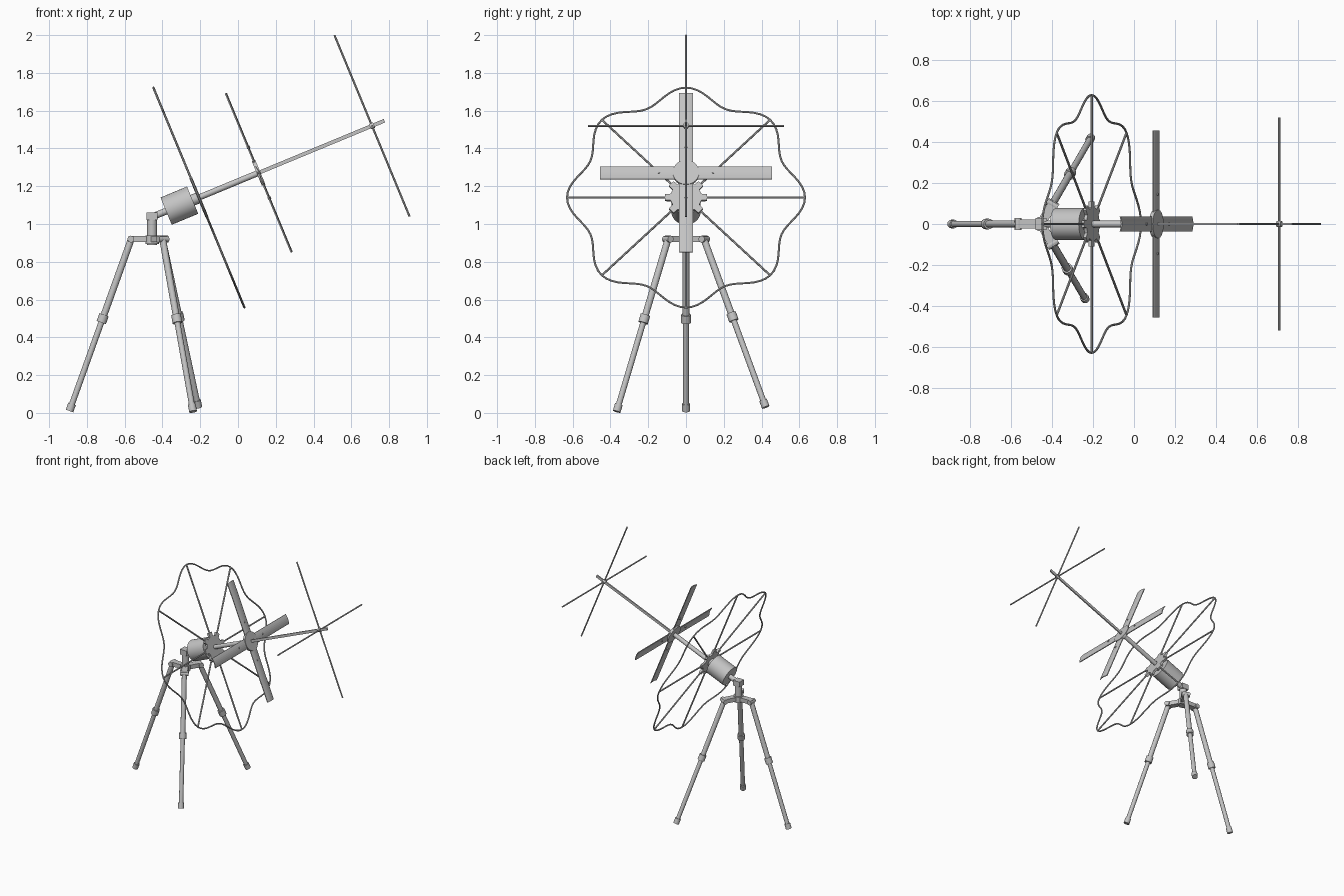
import bpy, bmesh
from math import sin, cos, pi, radians
from mathutils import Matrix, Vector

if "Cube" in bpy.data.objects:
    bpy.data.objects.remove(bpy.data.objects["Cube"])

grey = bpy.data.materials.new("plain_grey")
grey.diffuse_color = (0.55, 0.55, 0.55, 1)
grey.use_nodes = True
grey.node_tree.nodes["Principled BSDF"].inputs["Base Color"].default_value = grey.diffuse_color

# Antenna frame: local x runs along the boom, origin at the wavy ring's centre
ANT = Matrix.Translation((-0.207, 0, 1.14)) @ Matrix.Rotation(radians(-22.5), 4, 'Y')
WORLD = Matrix.Identity(4)


def finish(name, bm, mat=WORLD, smooth=True):
    bmesh.ops.recalc_face_normals(bm, faces=bm.faces)
    me = bpy.data.meshes.new(name)
    bm.to_mesh(me)
    bm.free()
    me.transform(mat)
    me.materials.append(grey)
    ob = bpy.data.objects.new(name, me)
    bpy.context.collection.objects.link(ob)
    if smooth:
        bpy.ops.object.select_all(action='DESELECT')
        ob.select_set(True)
        bpy.context.view_layer.objects.active = ob
        bpy.ops.object.shade_smooth_by_angle(angle=radians(35))
    return ob


def rod(name, a, b, r, mat=WORLD, seg=16):
    a, b = Vector(a), Vector(b)
    d = b - a
    m = Matrix.Translation((a + b) / 2) @ d.to_track_quat('Z', 'Y').to_matrix().to_4x4()
    bm = bmesh.new()
    bmesh.ops.create_cone(bm, cap_ends=True, segments=seg, radius1=r, radius2=r,
                          depth=d.length, matrix=m)
    return finish(name, bm, mat)


def box(name, c, size, mat=WORLD):
    bm = bmesh.new()
    bmesh.ops.create_cube(bm, size=1, matrix=Matrix.Translation(c) @ Matrix.Diagonal((*size, 1)))
    return finish(name, bm, mat, False)


def prism(name, pts, depth, mat):
    """Extrude a closed outline of 3D points along local x."""
    bm = bmesh.new()
    f = bm.faces.new([bm.verts.new(p) for p in pts])
    g = bmesh.ops.extrude_face_region(bm, geom=[f])
    bmesh.ops.translate(bm, vec=depth,
                        verts=[v for v in g['geom'] if isinstance(v, bmesh.types.BMVert)])
    return finish(name, bm, mat, False)


# Wavy reflector ring, swept as a thin tube
N, K, R = 128, 8, 0.0055
bm = bmesh.new()
rows = []
for i in range(N):
    t = 2 * pi * i / N
    r = 0.589 + 0.041 * cos(8 * t)
    dr = -0.328 * sin(8 * t)
    n = Vector((0, r * cos(t) + dr * sin(t), r * sin(t) - dr * cos(t))).normalized()
    c = Vector((0, r * cos(t), r * sin(t)))
    rows.append([bm.verts.new(c + R * (cos(2 * pi * k / K) * n + Vector((sin(2 * pi * k / K), 0, 0))))
                 for k in range(K)])
for i in range(N):
    p, q = rows[i], rows[(i + 1) % N]
    for k in range(K):
        bm.faces.new((p[k], p[(k + 1) % K], q[(k + 1) % K], q[k]))
finish("reflector_ring", bm, ANT)

# Eight spokes
for i in range(8):
    t = i * pi / 4
    rod(f"reflector_spoke_{i+1}", (0, 0.05 * cos(t), 0.05 * sin(t)),
        (0, 0.628 * cos(t), 0.628 * sin(t)), 0.006, ANT, 8)

# Toothed hub plate, one tooth per spoke
pts = []
for i in range(8):
    for off, r in ((-13, 0.083), (-9, 0.112), (9, 0.112), (13, 0.083)):
        t = radians(45 * i + off)
        pts.append((-0.008, r * cos(t), r * sin(t)))
prism("reflector_hub_plate", pts, (0.016, 0, 0), ANT)

# Drum, rear pivot rod and boom
rod("drum_housing", (-0.188, 0, 0), (-0.036, 0, 0), 0.078, ANT, 32)
rod("drum_neck", (-0.04, 0, 0), (0, 0, 0), 0.03, ANT)
rod("rear_pivot_rod", (-0.265, 0, 0), (-0.18, 0, 0), 0.018, ANT)
rod("boom_tube", (-0.04, 0, 0), (0.345, 0, 0), 0.016, ANT)
box("boom_front_bar", (0.70, 0, 0), (0.726, 0.010, 0.020), ANT)

# Middle cross of slightly bowed flat blades
S = 6
prof = [(-1 + 2 * k / S) for k in range(S + 1)]
sec = [(0.343 - 0.006 * u * u, 0.037 * u) for u in prof]
outline = sec + [(x + 0.006, w) for x, w in reversed(sec)]
for name, ang in (("middle_blade_upright", 0), ("middle_blade_level", pi / 2)):
    prism(name, [(x, w, -0.456) for x, w in outline], (0, 0, 0.912),
          ANT @ Matrix.Rotation(ang, 4, 'X'))
rod("middle_cross_disc", (0.332, 0, 0), (0.352, 0, 0), 0.07, ANT, 32)
for i in range(4):
    t = i * pi / 2
    rod(f"blade_screw_{i+1}", (0.335, 0.145 * cos(t), 0.145 * sin(t)),
        (0.353, 0.145 * cos(t), 0.145 * sin(t)), 0.007, ANT, 10)

# Front cross of thin rods
rod("front_rod_upright", (0.992, 0, -0.52), (0.992, 0, 0.52), 0.0055, ANT, 8)
rod("front_rod_level", (0.992, -0.52, 0), (0.992, 0.52, 0), 0.0055, ANT, 8)
rod("front_rod_clamp", (0.98, 0, 0), (1.004, 0, 0), 0.015, ANT, 12)

# Tripod column and head
CX = -0.455
rod("tripod_column", (CX, 0, 0.89), (CX, 0, 1.04), 0.026, WORLD, 20)
box("tripod_head", (CX, 0, 1.04), (0.058, 0.056, 0.04))
rod("tripod_collar", (CX, 0, 0.895), (CX, 0, 0.94), 0.036, WORLD, 20)

# Three legs: foot position, one leg splayed wider than the others
feet = {"left": (-0.892, 0, 0.010), "front": (-0.238, -0.367, 0.007), "back": (-0.210, 0.422, 0.030)}
for name, foot in feet.items():
    foot = Vector(foot)
    out = Vector((foot.x - CX, foot.y, 0)).normalized()
    top = Vector((CX, 0, 0.915)) + out * 0.112
    d = (foot - top).normalized()
    mid = top.lerp(foot, 0.46)
    # Bracket arm with hinge across its end
    m = Matrix.Translation((CX, 0, 0.92)) @ out.to_track_quat('X', 'Z').to_matrix().to_4x4()
    box(f"{name}_leg_bracket", (0.062, 0, 0), (0.124, 0.044, 0.032), m)
    rod(f"{name}_leg_hinge", (0.112, -0.03, 0), (0.112, 0.03, 0), 0.018, m, 14)
    rod(f"{name}_leg_upper", top, mid, 0.018)
    rod(f"{name}_leg_lower", mid, foot, 0.0155)
    rod(f"{name}_leg_clamp", mid - d * 0.022, mid + d * 0.022, 0.026)
    rod(f"{name}_leg_foot", foot - d * 0.04, foot, 0.021)
